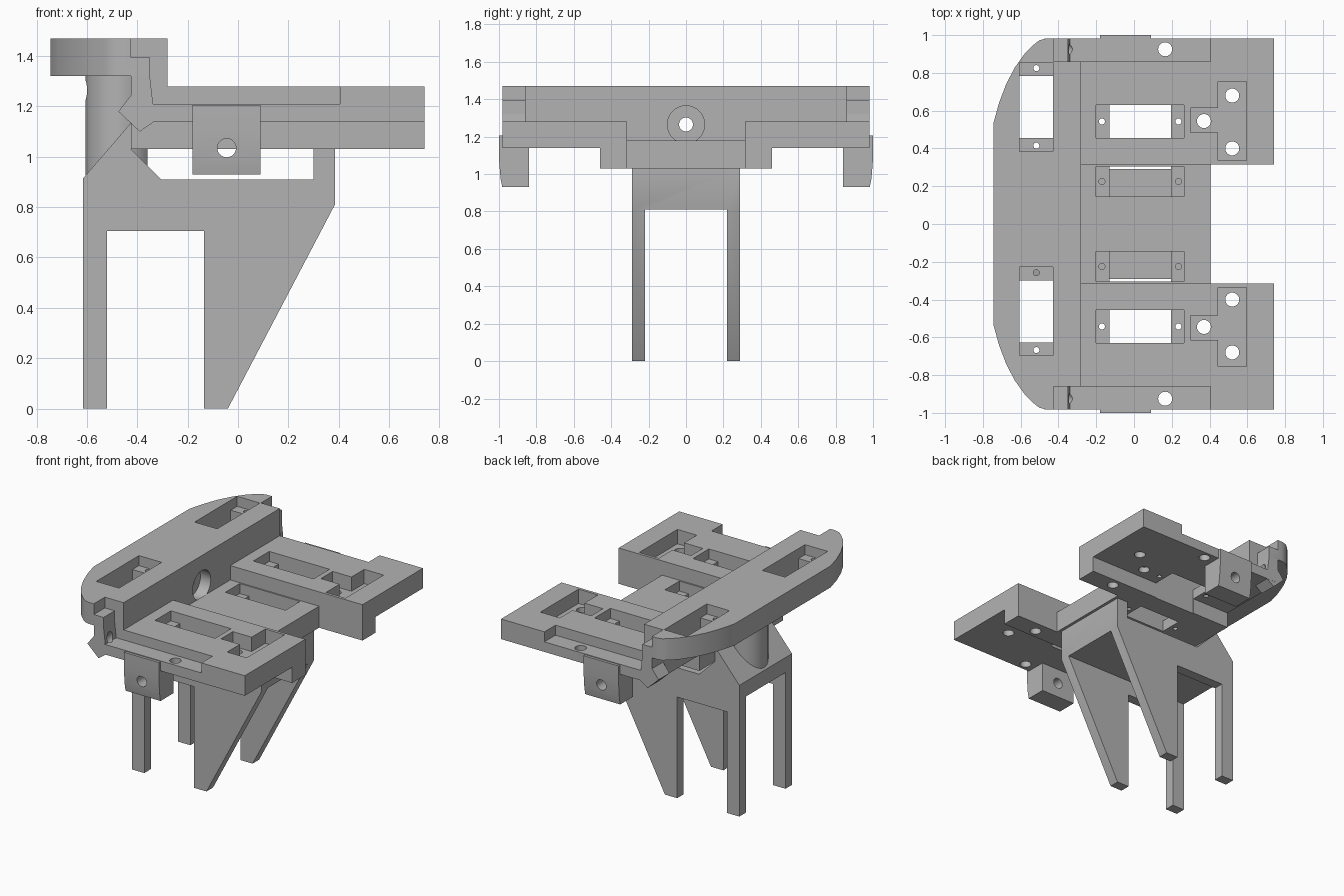
import bpy, bmesh
from math import radians, atan2
from mathutils import Matrix, Vector

cube = bpy.data.objects.get("Cube")
if cube:
    bpy.data.objects.remove(cube)

grey = bpy.data.materials.new("plain_grey")
grey.use_nodes = True
colour = (0.45, 0.45, 0.45, 1)
grey.diffuse_color = colour
grey.node_tree.nodes["Principled BSDF"].inputs["Base Color"].default_value = colour
parts = []


def add(name, bm, part=True):
    bmesh.ops.recalc_face_normals(bm, faces=bm.faces)
    mesh = bpy.data.meshes.new(name)
    bm.to_mesh(mesh)
    bm.free()
    ob = bpy.data.objects.new(name, mesh)
    bpy.context.collection.objects.link(ob)
    if part:
        mesh.materials.append(grey)
        parts.append(ob)
    return ob


def prism(name, outline, axis, lo, hi, part=True):
    """Extrude a 2D outline along an axis between lo and hi."""
    place = {"x": lambda a, b: (lo, a, b), "y": lambda a, b: (a, lo, b),
             "z": lambda a, b: (a, b, lo)}[axis]
    bm = bmesh.new()
    face = bm.faces.new([bm.verts.new(place(a, b)) for a, b in outline])
    out = bmesh.ops.extrude_face_region(bm, geom=[face])
    step = Vector([(hi - lo) * (axis == k) for k in "xyz"])
    bmesh.ops.translate(bm, vec=step, verts=[v for v in out["geom"] if isinstance(v, bmesh.types.BMVert)])
    return add(name, bm, part)


def box(name, x0, x1, y0, y1, z0, z1, part=True):
    return prism(name, [(x0, y0), (x1, y0), (x1, y1), (x0, y1)], "z", z0, z1, part)


def rod(name, a, b, r, part=False):
    a, b = Vector(a), Vector(b)
    bm = bmesh.new()
    turn = (b - a).to_track_quat("Z", "Y").to_matrix().to_4x4()
    bmesh.ops.create_cone(bm, cap_ends=True, segments=32, radius1=r, radius2=r, depth=(b - a).length,
                          matrix=Matrix.Translation((a + b) / 2) @ turn)
    return add(name, bm, part)


def cut(ob, cutters):
    """Subtract every cutter from the part, then drop the cutters."""
    for c in cutters:
        c.hide_render = True
        m = ob.modifiers.new("cut", "BOOLEAN")
        m.operation, m.solver, m.object = "DIFFERENCE", "EXACT", c
    bpy.context.view_layer.update()
    mesh = bpy.data.meshes.new_from_object(ob.evaluated_get(bpy.context.evaluated_depsgraph_get()))
    ob.modifiers.clear()
    ob.data = mesh
    for c in cutters:
        bpy.data.objects.remove(c)


def hole(x, y, r):
    return rod("hole", (x, y, 0.9), (x, y, 1.6), r)


def pocket(x0, x1, y0, y1, floor):
    return box("pocket", x0, x1, *sorted((y0, y1)), floor, 1.6, False)


def servo_slot(y0, y1, top):
    """Opening with a recessed screw tab at each end, along x."""
    mid = (y0 + y1) / 2
    return [pocket(-0.2, 0.265, y0, y1, top - 0.07), pocket(-0.13, 0.195, y0, y1, 0.9),
            hole(-0.17, mid, 0.016), hole(0.235, mid, 0.016)]


def end_notches(s):
    y0, y1 = 0.86 * s, 1.1 * s
    return [pocket(-0.425, -0.2, y0, y1, 1.395), pocket(-0.35, 0.405, y0, y1, 1.21)]


def slanted_hole(s):
    return rod("slanted_hole", (-0.502, 0.925 * s, 1.067), (-0.31, 0.925 * s, 1.27), 0.03)


def bore():
    return rod("bore", (-1, 0, 1.265), (1, 0, 1.265), 0.037)


# Head bar with a rounded outer edge and two servo slots
edge = [(-0.745, 0.53), (-0.715, 0.64), (-0.675, 0.745), (-0.63, 0.83),
        (-0.58, 0.9), (-0.53, 0.95), (-0.5, 0.973), (-0.465, 0.982)]
outline = edge + [(-0.28, 0.982), (-0.28, -0.982)] + [(x, -y) for x, y in reversed(edge)]
bar = prism("head_bar", outline, "z", 1.32, 1.47)
cutters = end_notches(1) + end_notches(-1) + [bore()]
for mid in (0.62, -0.4625):
    cutters += [pocket(-0.605, -0.43, mid - 0.235, mid + 0.235, 1.4),
                pocket(-0.605, -0.43, mid - 0.164, mid + 0.164, 1.2),
                hole(-0.517, mid - 0.205, 0.016), hole(-0.517, mid + 0.205, 0.016)]
cutters.append(rod("counterbore", (-0.36, 0, 1.265), (0, 0, 1.265), 0.1))
cut(bar, cutters)

# Wall below the bar
half = [(0.46, 1.03), (0.46, 1.14), (0.982, 1.14), (0.982, 1.32)]
wall = prism("cross_wall", half + [(-y, z) for y, z in reversed(half)], "x", -0.425, -0.28)
cut(wall, end_notches(1) + end_notches(-1) + [slanted_hole(1), slanted_hole(-1), bore(),
    rod("counterbore", (-0.36, 0, 1.265), (0, 0, 1.265), 0.1)])

# Central deck between the wings
deck = box("centre_deck", -0.28, 0.405, -0.315, 0.315, 1.03, 1.18)
cut(deck, servo_slot(0.145, 0.305, 1.18) + servo_slot(-0.305, -0.145, 1.18))

for s, side in ((1, "back"), (-1, "front")):
    # Stepped wing with servo slot, T pocket and edge recess
    section = [(0.315, 1.03), (0.46, 1.03), (0.46, 1.14), (0.982, 1.14), (0.982, 1.28), (0.315, 1.28)]
    wing = prism(side + "_wing", [(y * s, z) for y, z in section], "x", -0.28, 0.74)
    cut(wing, end_notches(s) + servo_slot(0.455 * s, 0.63 * s, 1.28) + [
        pocket(0.445, 0.595, 0.335 * s, 0.755 * s, 1.18), pocket(0.3, 0.46, 0.485 * s, 0.615 * s, 1.18),
        hole(0.52, 0.4 * s, 0.037), hole(0.52, 0.68 * s, 0.037), hole(0.37, 0.545 * s, 0.037),
        hole(0.165, 0.925 * s, 0.037)])

    # Slanted boss under the bar end
    boss = prism(side + "_boss", [(-0.42, 1.32), (-0.425, 1.245), (-0.475, 1.18), (-0.39, 1.1),
                                  (-0.33, 1.142), (-0.35, 1.32)], "y", *sorted((0.86 * s, 0.981 * s)))
    cut(boss, [slanted_hole(s)])

    # Hanging lug with a slightly bulged outer face
    lug_section = [(0.84, 0.93), (0.982, 0.93), (0.992, 0.98), (1.0, 1.08), (1.0, 1.205),
                   (0.975, 1.205), (0.975, 1.15), (0.84, 1.15)]
    lug = prism(side + "_lug", [(y * s, z) for y, z in lug_section], "x", -0.18, 0.09)
    cut(lug, [rod("pin_hole", (-0.045, 0.7 * s, 1.035), (-0.045, 1.1 * s, 1.035), 0.037)])

# Vertical pillar joining the base to the bar
pillar = rod("pillar", (-0.47, 0, 0.9), (-0.47, 0, 1.33), 0.135, True)
cut(pillar, [bore(), box("trim", -0.36, 0, -1, 1, 0.8, 1.5, False)])

# Four-legged base, hollowed between the two leg frames
profile = [(-0.615, 0), (-0.52, 0), (-0.52, 0.705), (-0.135, 0.705), (-0.135, 0), (-0.04, 0),
           (0.385, 0.81), (0.385, 1.03), (0.3, 1.03), (0.3, 0.91), (-0.305, 0.91),
           (-0.425, 1.03), (-0.425, 1.135), (-0.615, 0.915)]
base = prism("leg_base", profile, "y", -0.29, 0.29)
cut(base, [box("leg_gap", -1, 1, -0.218, 0.218, -0.1, 0.81, False)])

# Smooth the round surfaces and keep the edges sharp
bpy.ops.object.select_all(action="DESELECT")
for ob in parts:
    ob.select_set(True)
bpy.context.view_layer.objects.active = parts[0]
bpy.ops.object.shade_smooth_by_angle(angle=radians(30))
